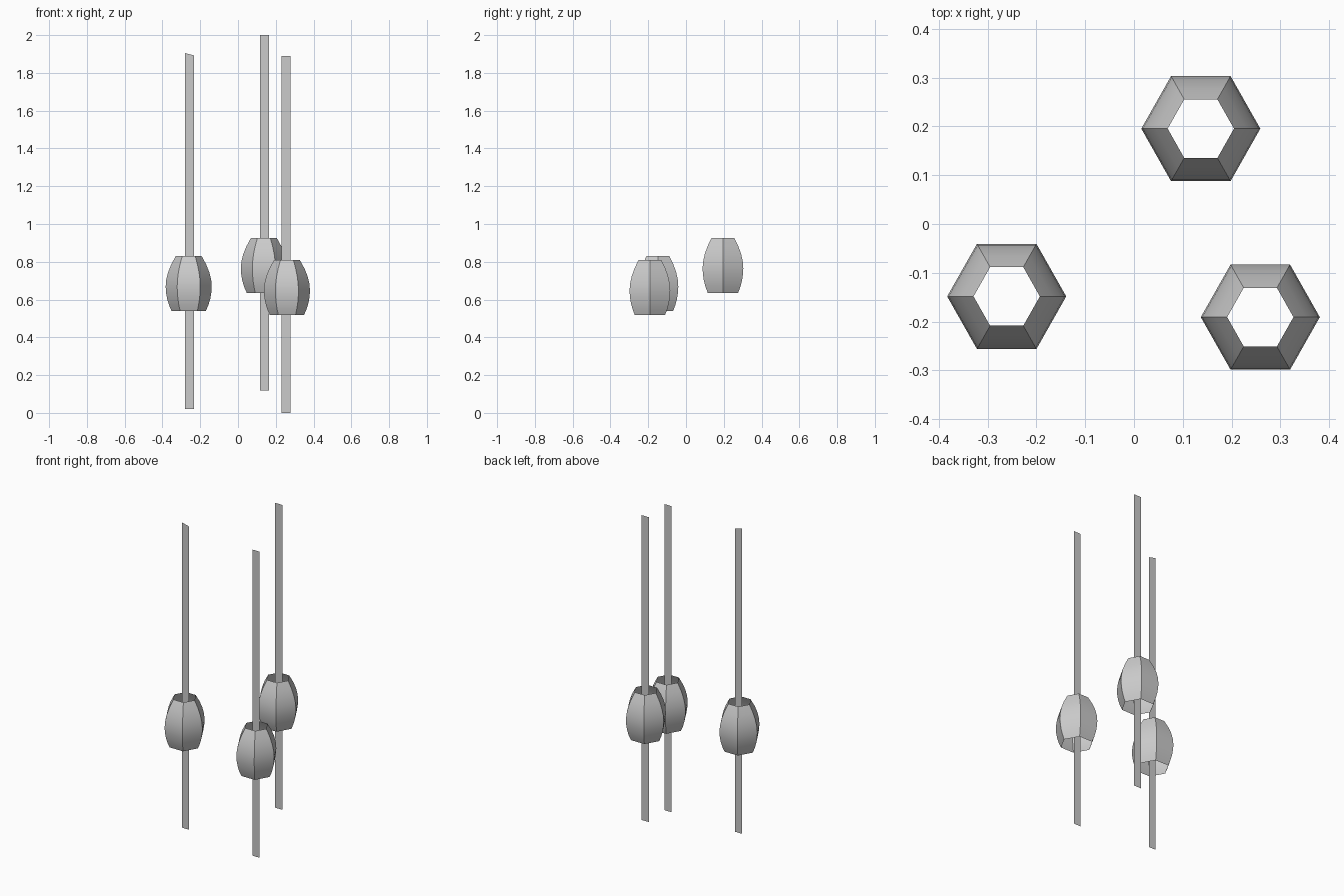
import bpy, bmesh
from math import cos, sin, pi, radians

if "Cube" in bpy.data.objects:
    bpy.data.objects.remove(bpy.data.objects["Cube"])

# half-outline of a shade: (radius, height above its lower rim)
PROFILE = [(0.091, 0), (0.104, 0.03), (0.114, 0.063), (0.120, 0.097), (0.122, 0.128),
           (0.119, 0.165), (0.109, 0.205), (0.093, 0.245), (0.068, 0.291)]
SIDES = 6


def finish(bm, name):
    bmesh.ops.recalc_face_normals(bm, faces=bm.faces[:])
    mesh = bpy.data.meshes.new(name)
    bm.to_mesh(mesh)
    bm.free()
    ob = bpy.data.objects.new(name, mesh)
    bpy.context.collection.objects.link(ob)
    return ob


# open six-sided lamp shade, smooth up each panel and sharp between panels
def shade(name, x, y, z):
    bm = bmesh.new()
    rings = [[bm.verts.new((x + r * cos(2 * pi * i / SIDES),
                            y + 1.02 * r * sin(2 * pi * i / SIDES), z + h))
              for i in range(SIDES)] for r, h in PROFILE]
    for a, b in zip(rings, rings[1:]):
        for i in range(SIDES):
            j = (i + 1) % SIDES
            bm.faces.new((a[i], a[j], b[j], b[i]))
    ob = finish(bm, name)
    bpy.ops.object.select_all(action='DESELECT')
    ob.select_set(True)
    bpy.context.view_layer.objects.active = ob
    bpy.ops.object.shade_smooth_by_angle(angle=radians(35))


# flat hanging strip, optionally cut at a slant on top
def strip(name, x, y, z0, z_left, z_right, w=0.024):
    bm = bmesh.new()
    bm.faces.new([bm.verts.new(p) for p in (
        (x - w, y, z0), (x + w, y, z0), (x + w, y, z_right), (x - w, y, z_left))])
    finish(bm, name)


# name, shade x, y, rim z, strip x, strip bottom, strip top left, strip top right
LAMPS = [
    ("left", -0.261, -0.1485, 0.540, -0.257, 0.020, 1.905, 1.893),
    ("back", 0.137, 0.1955, 0.636, 0.140, 0.118, 2.0, 2.0),
    ("right", 0.259, -0.191, 0.519, 0.255, 0.0, 1.89, 1.89),
]
for n, x, y, z, sx, z0, zl, zr in LAMPS:
    shade(n + "_lamp_shade", x, y, z)
    strip(n + "_hanging_strip", sx, y + 0.002, z0, zl, zr)
